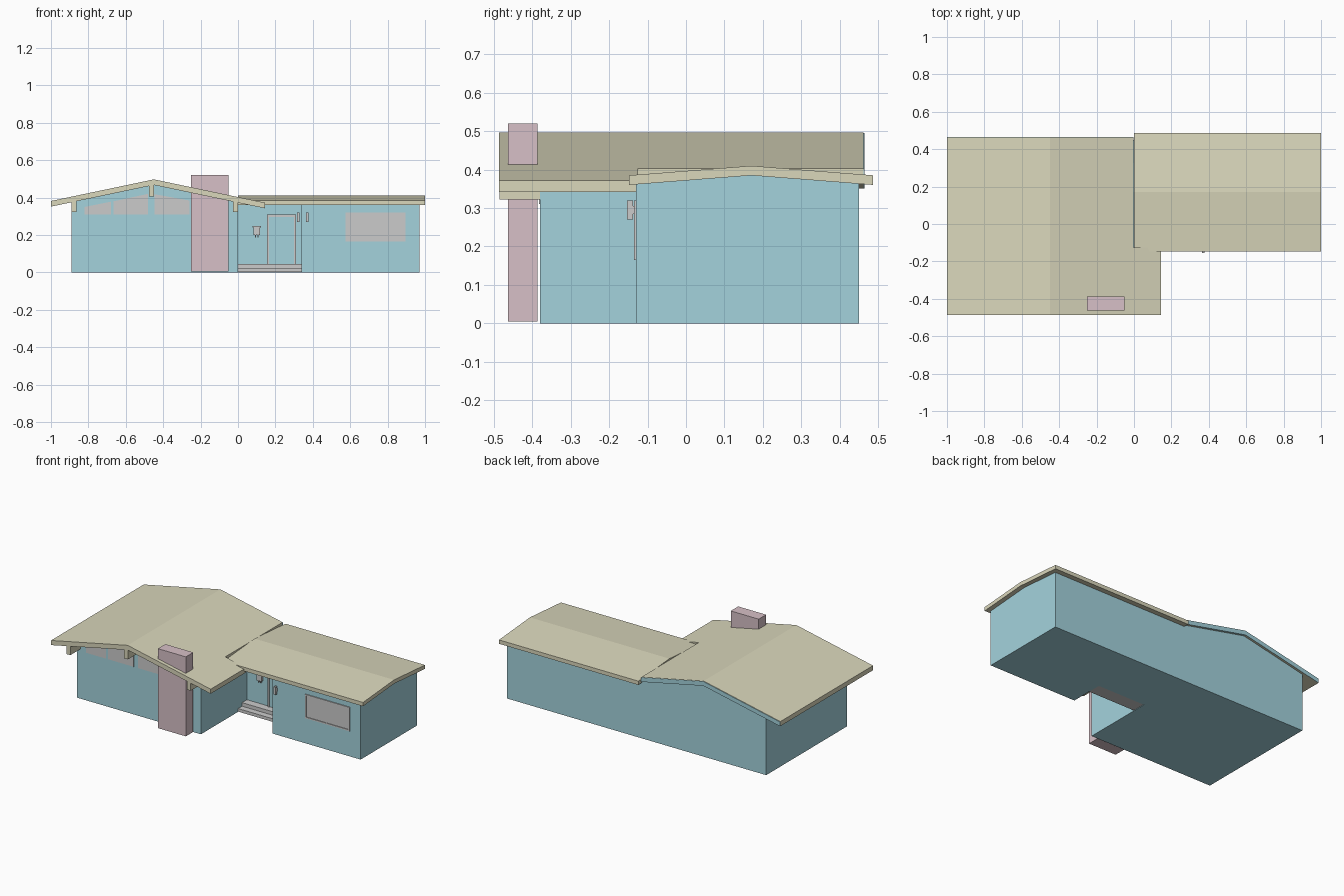
import bpy, bmesh
from mathutils import Vector

if "Cube" in bpy.data.objects:
    bpy.data.objects.remove(bpy.data.objects["Cube"])


def material(name, rgb):
    m = bpy.data.materials.new(name)
    m.diffuse_color = (*rgb, 1)
    m.use_nodes = True
    m.node_tree.nodes["Principled BSDF"].inputs["Base Color"].default_value = m.diffuse_color
    return m


BLUE = material("wall_blue", (0.37, 0.65, 0.72))
OLIVE = material("roof_olive", (0.70, 0.68, 0.50))
PINK = material("brick_pink", (0.68, 0.53, 0.57))


def prism(name, pts, axis, a, b, mat=None):
    """Extrude a 2D profile along an axis (x: pts are y,z; y: x,z)."""
    def place(p, t):
        return Vector((t, p[0], p[1])) if axis == 'x' else Vector((p[0], t, p[1]))
    bm = bmesh.new()
    lo = [bm.verts.new(place(p, a)) for p in pts]
    hi = [bm.verts.new(place(p, b)) for p in pts]
    n = len(pts)
    bm.faces.new(lo)
    bm.faces.new(hi)
    for i in range(n):
        j = (i + 1) % n
        bm.faces.new((lo[i], lo[j], hi[j], hi[i]))
    bmesh.ops.recalc_face_normals(bm, faces=bm.faces[:])
    me = bpy.data.meshes.new(name)
    bm.to_mesh(me)
    bm.free()
    ob = bpy.data.objects.new(name, me)
    bpy.context.collection.objects.link(ob)
    if mat:
        me.materials.append(mat)
    return ob


def box(name, x0, x1, y0, y1, z0, z1, mat=None):
    return prism(name, [(x0, z0), (x1, z0), (x1, z1), (x0, z1)], 'y', y0, y1, mat)


def boolean(ob, other, op):
    m = ob.modifiers.new(op.lower(), 'BOOLEAN')
    m.operation, m.object, m.solver = op, other, 'EXACT'
    other.hide_render = True
    other.hide_set(True)
    bpy.context.view_layer.objects.active = ob
    bpy.context.view_layer.update()
    bpy.ops.object.modifier_apply(modifier=m.name)
    bpy.data.objects.remove(other)


# Roof heights
T = 0.03


def left_top(x):
    return 0.497 - 0.21 * abs(x + 0.45)


def right_top(y):
    return 0.41 - 0.078 * abs(y - 0.17)


def left_band(x0, x1, drop=0.0):
    xs = [x0, -0.45, x1] if x0 < -0.45 < x1 else [x0, x1]
    return ([(x, left_top(x) - drop) for x in xs]
            + [(x, left_top(x) - T) for x in reversed(xs)])


# Walls: low wing with a recessed entry, joined to the gabled wing
ys = (0.45, 0.17, -0.13)
walls = prism("house_walls", [(-0.13, 0), (0.45, 0)] + [(y, right_top(y) - 0.024) for y in ys],
              'x', -0.02, 0.97, BLUE)
boolean(walls, box("entry_cutter", -0.1, 0.34, -0.3, 0.09, -0.1, 0.6), 'DIFFERENCE')
gable = prism("gable_walls", [(-0.89, 0), (0, 0)] + [(x, left_top(x) - T + 0.001) for x in (0, -0.45, -0.89)],
              'y', -0.38, 0.45, BLUE)
boolean(walls, gable, 'UNION')

# Roofs
prism("gable_roof", left_band(-1, -0.004), 'y', -0.487, 0.462, OLIVE)
prism("porch_roof", left_band(-0.004, 0.145), 'y', -0.487, -0.125, OLIVE)
prism("rear_fascia", left_band(-1, -0.004, 0.002), 'y', 0.455, 0.465, BLUE)
ry = (-0.148, 0.17, 0.487)
prism("wing_roof", [(y, right_top(y)) for y in ry] + [(y, right_top(y) - 0.025) for y in reversed(ry)],
      'x', 0, 1, OLIVE)

# Beam ends under the front overhang
for x, z in ((-0.89, 0.322), (-0.477, 0.405), (-0.027, 0.322)):
    x1 = x + 0.027
    prism("roof_beam", [(x, z), (x1, z), (x1, left_top(x1) - T + 0.004), (x, left_top(x) - T + 0.004)],
          'y', -0.485, -0.378, OLIVE)

# Chimney
box("chimney", -0.25, -0.05, -0.463, -0.387, 0.005, 0.52, PINK)

# Gable windows with sloping tops
for x0, x1, z0, z1 in ((-0.82, -0.68, 0.35, 0.378), (-0.665, -0.48, 0.38, 0.42), (-0.447, -0.26, 0.418, 0.384)):
    prism("gable_window", [(x0, 0.31), (x1, 0.31), (x1, z1), (x0, z0)], 'y', -0.383, -0.375)


def frame(name, x0, x1, y0, y1, z0, z1, w, sill=True):
    """Rectangular frame of bars."""
    box(name + "_left", x0, x0 + w, y0, y1, z0, z1)
    box(name + "_right", x1 - w, x1, y0, y1, z0, z1)
    box(name + "_top", x0 + w, x1 - w, y0, y1, z1 - w, z1)
    if sill:
        box(name + "_sill", x0 + w, x1 - w, y0, y1, z0, z0 + w)


# Wing window
frame("window_frame", 0.575, 0.895, -0.136, -0.125, 0.165, 0.32, 0.009)
box("window_glass", 0.58, 0.89, -0.132, -0.125, 0.17, 0.315)

# Entry: door, steps, letter box and lamps
frame("door_frame", 0.155, 0.31, 0.08, 0.095, 0.045, 0.308, 0.011, False)
box("door", 0.166, 0.299, 0.086, 0.095, 0.045, 0.297, BLUE)
box("lower_step", 0.001, 0.339, 0.0, 0.095, 0.002, 0.022)
box("upper_step", 0.001, 0.339, 0.04, 0.095, 0.022, 0.045)
box("letter_box", 0.082, 0.118, 0.072, 0.095, 0.2, 0.24)
box("letter_box_lid", 0.078, 0.122, 0.068, 0.095, 0.24, 0.247)
for x in (0.09, 0.105):
    box("letter_box_hook", x, x + 0.005, 0.074, 0.095, 0.187, 0.2)
for x, y in ((0.315, 0.09), (0.364, -0.13)):
    box("wall_lamp", x, x + 0.014, y - 0.024, y - 0.008, 0.27, 0.32)
    box("lamp_bracket", x + 0.003, x + 0.011, y - 0.008, y + 0.004, 0.285, 0.305)
